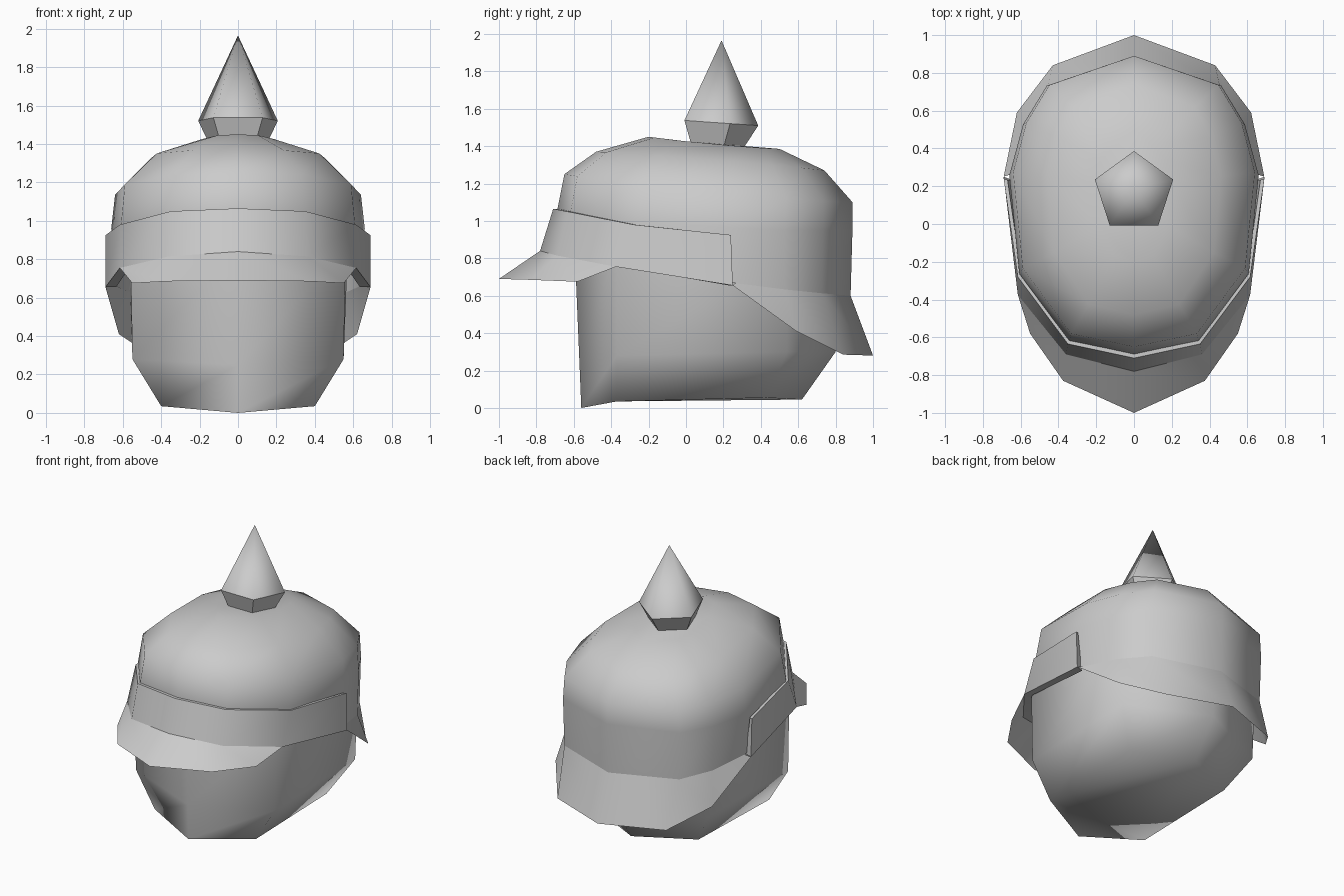
import bpy
import bmesh
import math

default_cube = bpy.data.objects.get("Cube")
if default_cube:
    bpy.data.objects.remove(default_cube, do_unlink=True)

grey = bpy.data.materials.new("plain_grey")
grey.use_nodes = True
colour = (.6, .6, .6, 1)
grey.diffuse_color = colour
grey.node_tree.nodes["Principled BSDF"].inputs["Base Color"].default_value = colour

# Half outline seen from above: sideways share, share of the way from front to back
OUTLINE = [(0, 0), (.52, .045), (.92, .27), (1, .6), (.89, .77), (.7, .9), (0, 1)]


def half_ring(width, front, back, z_front, z_middle, z_back):
    """Scale the half outline; its height follows a curve through three levels."""
    points = []
    for across, t in OUTLINE:
        z = (z_front * (1 - t) * (1 - 2 * t) + z_middle * 4 * t * (1 - t)
             + z_back * t * (2 * t - 1))
        points.append((width * across, front + (back - front) * t, z))
    return points


def mirrored(half):
    """Complete a half row on the other side; centre points are shared."""
    other_side = [(-x, y, z) for x, y, z in reversed(half) if x > 0]
    if half[0][0] == 0:
        return other_side + half
    return half + other_side


def loft(name, rows, around=False, caps=(), tube=False, smooth_angle=60):
    """Join rows of points with quads, optionally closed around or as a tube."""
    bm = bmesh.new()
    grid = [[bm.verts.new(point) for point in row] for row in rows]
    pairs = list(zip(grid, grid[1:]))
    if tube:
        pairs.append((grid[-1], grid[0]))
    count = len(grid[0])
    for lower, upper in pairs:
        for i in range(count if around else count - 1):
            j = (i + 1) % count
            bm.faces.new((lower[i], lower[j], upper[j], upper[i]))
    for index in caps:
        bm.faces.new(grid[index])
    if tube:
        for end in (0, -1):
            bm.faces.new([row[end] for row in grid])
    bmesh.ops.remove_doubles(bm, verts=bm.verts[:], dist=.0005)
    bmesh.ops.recalc_face_normals(bm, faces=bm.faces[:])
    mesh = bpy.data.meshes.new(name)
    bm.to_mesh(mesh)
    bm.free()
    mesh.materials.append(grey)
    obj = bpy.data.objects.new(name, mesh)
    bpy.context.collection.objects.link(obj)
    bpy.ops.object.select_all(action="DESELECT")
    obj.select_set(True)
    bpy.context.view_layer.objects.active = obj
    bpy.ops.object.shade_smooth_by_angle(angle=math.radians(smooth_angle))
    return obj


# Head: six-sided block, tapered towards the chin and nape
head_rows = [
    [(0, -.56, 0), (.4, -.37, .035), (.4, .43, .055), (0, .62, .045)],
    [(0, -.57, .25), (.55, -.37, .28), (.55, .54, .3), (0, .8, .3)],
    [(0, -.595, .85), (.56, -.37, .85), (.57, .54, .8), (0, .84, .8)],
]
loft("head", [mirrored(row) for row in head_rows], around=True, caps=(0, -1),
     smooth_angle=70)

# Helmet dome
dome_rim = half_ring(.65, -.66, .88, .84, .69, .6)
dome_rows = [
    dome_rim,
    half_ring(.66, -.69, .89, 1.05, .97, .95),
    half_ring(.64, -.65, .89, 1.25, 1.15, 1.1),
    half_ring(.46, -.48, .74, 1.37, 1.33, 1.27),
    half_ring(.2, -.2, .5, 1.45, 1.41, 1.385),
]
loft("helmet_dome", [mirrored(row) for row in dome_rows], around=True, caps=(-1,))

# Neck guard: flares out from the rear rim of the dome
guard_edge = [(.69, .25, .655), (.62, .59, .41), (.43, .84, .285), (0, 1, .28)]
loft("neck_guard", [mirrored(dome_rim[3:]), mirrored(guard_edge)])

# Front band: closed strip wrapped around the front half
band_bottom = [(0, -.78, .84), (.36, -.69, .815), (.615, -.375, .755), (.69, .25, .655)]
band_top = [(0, -.71, 1.065), (.35, -.635, 1.05), (.615, -.28, .98), (.69, .24, .925)]
band_rows = [band_bottom, band_top]
for edge, lean in ((band_top, .97), (band_bottom, .92)):
    band_rows.append([(x * lean, y * lean, z) for x, y, z in edge])
loft("front_band", [mirrored(row) for row in band_rows], tube=True)

# Visor: sloping peak below the band
visor_root = band_bottom[:3] + [band_bottom[2]]
visor_edge = [(0, -1, .69), (.375, -.83, .685), (.55, -.58, .675), band_bottom[2]]
loft("visor", [mirrored(visor_root), mirrored(visor_edge)])


# Spike: five-sided cone on a short flared foot
def pentagon(radius, y_centre, z, tilt):
    corners = []
    for i in range(5):
        angle = math.radians(90 + 72 * i)
        y = radius * math.sin(angle)
        corners.append((radius * math.cos(angle), y_centre + y, z - tilt * y))
    return corners


spike_base = pentagon(.218, .168, 1.525, .07)
loft("spike_foot", [pentagon(.16, .155, 1.41, .06), spike_base], around=True, caps=(0,))
loft("spike", [spike_base, pentagon(.0001, .19, 1.965, 0)], around=True, smooth_angle=75)
